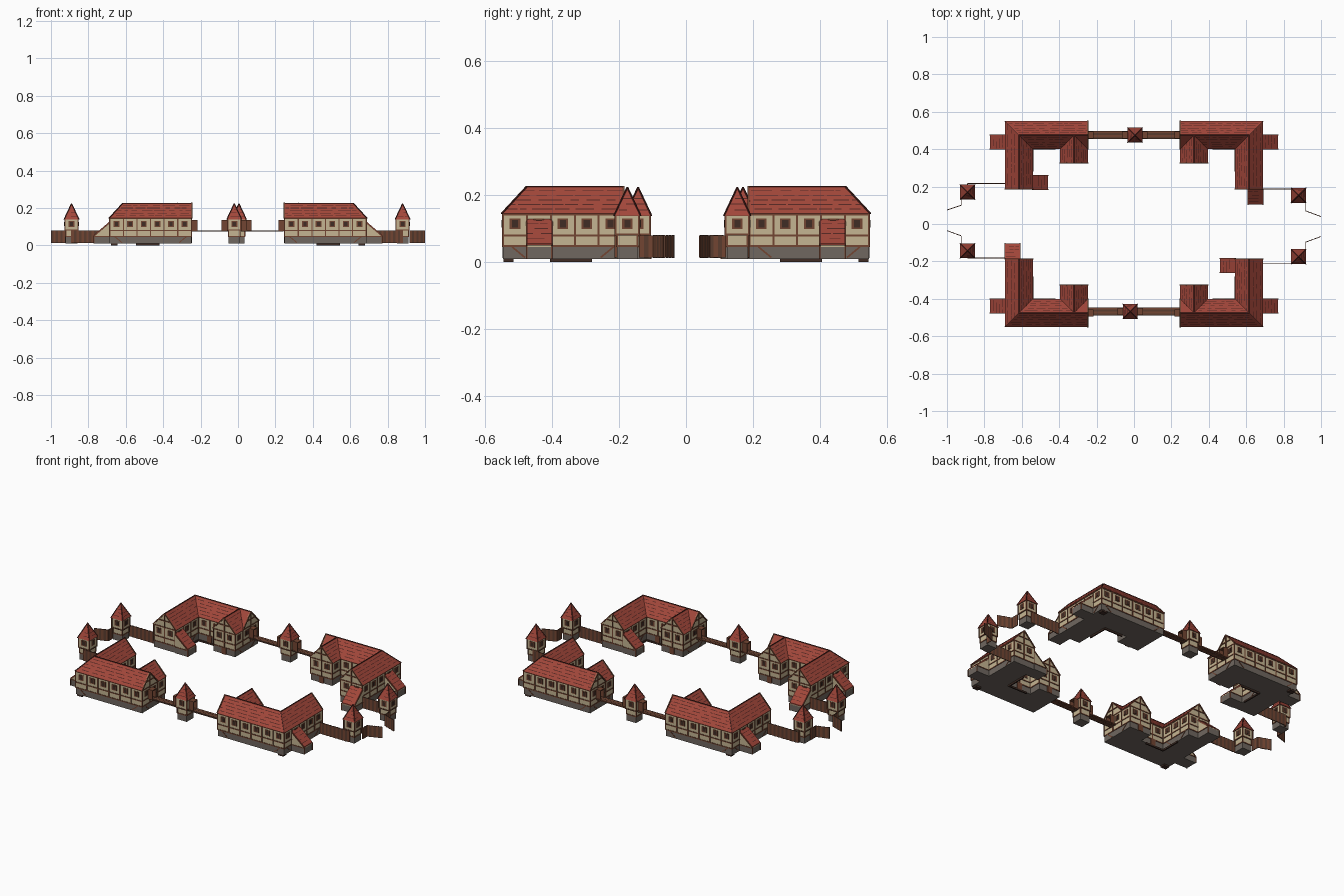
import bpy, bmesh, random
from mathutils import Vector as V

if "Cube" in bpy.data.objects:
    bpy.data.objects.remove(bpy.data.objects["Cube"])
random.seed(4)
COL = {"tile": (.36, .062, .042), "tile_dark": (.09, .02, .016), "plaster": (.56, .46, .29),
       "stone": (.16, .135, .115), "timber": (.17, .06, .032), "dark": (.05, .025, .018),
       "plank": (.10, .045, .028)}
parts, S = {}, {"group": "", "sx": 1, "sy": 1}

def add(name, mat, verts, faces):
    """Collect geometry of one part, mirrored by the current signs."""
    vs, fs, _ = parts.setdefault(S["group"] + "_" + name, ([], [], mat))
    n = len(vs)
    vs += [(v[0] * S["sx"], v[1] * S["sy"], v[2]) for v in verts]
    fs += [tuple(i + n for i in f) for f in faces]

def loft(name, mat, lo, hi):
    """Closed solid between two matching rings."""
    n = len(lo)
    add(name, mat, list(lo) + list(hi), [tuple(range(n)), tuple(range(n, 2 * n))] +
        [(i, (i + 1) % n, n + (i + 1) % n, n + i) for i in range(n)])

def prism(name, mat, pts, z0, z1):
    loft(name, mat, [(x, y, z0) for x, y in pts], [(x, y, z1) for x, y in pts])

def rect(x0, x1, y0, y1):
    return [(x0, y0), (x1, y0), (x1, y1), (x0, y1)]

def beam(name, mat, p, q, w=.006, h=.006):
    """Rectangular bar from p to q."""
    p, q = V(p), V(q)
    d = (q - p).normalized()
    s = d.cross(V((0, 0, 1)))
    s = s.normalized() if s.length > .01 else V((1, 0, 0))
    u = s.cross(d) * h / 2
    s = s * w / 2
    ring = [s + u, u - s, -s - u, s - u]
    loft(name, mat, [p + r for r in ring], [q + r for r in ring])

def roof_face(a, b, c, d, rows=5):
    """One roof slope (a-b eave, d-c ridge) with broken tile courses."""
    a, b, c, d = map(V, (a, b, c, d))
    add("roof", "tile", [a, b, c, d] if c != d else [a, b, c], [(0, 1, 2, 3) if c != d else (0, 1, 2)])
    n = (b - a).cross(d - a).normalized()
    n = n if n.z > 0 else -n
    for k in range(1, rows + 1):
        t = k / (rows + 1)
        l, r = a.lerp(d, t), b.lerp(c, t)
        w = (d - a).length * .03
        up = n.cross((b - a).normalized()) * w / 2
        x, L = random.uniform(0, .03), (r - l).length
        while x < L - .012:
            e = min(L, x + random.uniform(.015, .07))
            p, q = l.lerp(r, x / L) + n * .0008, l.lerp(r, e / L) + n * .0008
            add("roof_courses", "tile_dark", [p - up, q - up, q + up, p + up], [(0, 1, 2, 3)])
            x = e + random.uniform(.004, .03)

def gable(l, r, top, out):
    """Plaster gable triangle with barge boards, post and collar."""
    l, r, top, o = V(l), V(r), V(top), V(out)
    loft("gable_wall", "plaster", [p - o * .008 for p in (l, r, top)], [p - o * .004 for p in (l, r, top)])
    m = (l + r) / 2
    for e in (l, r):
        beam("gable_timber", "timber", e - o * .002, top - o * .002)
    beam("gable_timber", "timber", m - o * .003, top - o * .003)
    beam("gable_timber", "timber", l.lerp(top, .45) - o * .003, r.lerp(top, .45) - o * .003)

def framing(a, b, z0, z1, bands, step=.075, windows=True):
    """Rails, posts, braces and windows on the wall a-b (outside on the left)."""
    a, b = V((*a, 0)), V((*b, 0))
    d = (b - a).normalized()
    o, L = V((-d.y, d.x, 0)), (b - a).length
    P = lambda t, z, k=0: a + d * t + o * k + V((0, 0, z))
    for z in bands:
        beam("timber_rails", "timber", P(0, z), P(L, z), .005, .006)
    n = max(1, round(L / step))
    for i in range(n + 1):
        beam("timber_posts", "timber", P(L * i / n, z0), P(L * i / n, z1), .006, .006)
        if i == n:
            break
        t = L * (i + .5) / n
        if windows:
            beam("window_frames", "timber", P(t - .016, .115), P(t + .016, .115), .006, .032)
            beam("window_panes", "dark", P(t - .009, .115, .001), P(t + .009, .115, .001), .006, .022)
        if i in (0, n - 1) and L > .2:
            s = .03 if i else -.03
            beam("timber_braces", "timber", P(t - s, .014), P(t + s * .3, .046), .004, .005)

def lean_to(h0, h1, l0, l1):
    """Low shed: h = corners on the house, l = outer corners."""
    lo = [(*p, .01) for p in (h0, h1, l1, l0)]
    mid = [(*p, .046) for p in (h0, h1, l1, l0)]
    loft("shed_base", "stone", lo, mid)
    top = [(*h0, .122), (*h1, .122), (*l1, .05), (*l0, .05)]
    loft("shed_wall", "plaster", mid, top)
    loft("shed_roof", "tile", [V(p) + V((0, 0, .001)) for p in top], [V(p) + V((0, 0, .006)) for p in top])
    up = V((0, 0, .0065))
    roof_face(V(top[3]) + up, V(top[2]) + up, V(top[1]) + up, V(top[0]) + up, 4)
    for h, l in ((h0, l0), (h1, l1)):
        beam("shed_timber", "timber", (*h, .047), (*l, .047), .005, .005)
        beam("shed_timber", "timber", (*h, .12), (*l, .049), .005, .005)
        beam("shed_timber", "timber", (*l, .01), (*l, .05), .005, .005)

def door_porch(x0, x1, y):
    for s in (-.017, .017):
        beam("door_frame", "timber", ((x0 + x1) / 2, y + s, .077), ((x0 + x1) / 2, y + s, .132), abs(x1 - x0), .004)
    beam("door_frame", "timber", (x0, y, .132), (x1, y, .132), .038, .005)
    beam("door_leaf", "dark", (x0 - .001, y, .104), (x0 + .001, y, .104), .03, .05)

def house(group, sx, sy, end_shed):
    """L-shaped house with a cross gable, drawn in the back left corner."""
    S.update(group=group, sx=sx, sy=sy)
    E, H = .145, .226
    i = .004
    wall = [(-.69+i, .55-i), (-.245-i, .55-i), (-.245-i, .325+i), (-.395+i, .325+i),
            (-.395+i, .40+i), (-.54-i, .40+i), (-.54-i, .185+i), (-.69+i, .185+i)]
    prism("stone_base", "stone", wall, .01, .048)
    prism("plaster_walls", "plaster", wall, .048, E)
    for k in range(8):
        framing(wall[k], wall[(k + 1) % 8], .048, E, (.048, .08, .143))
    P, G = (-.615, .475, H), (-.32, .475, H)
    roof_face((-.69, .55, E), (-.245, .55, E), (-.245, .475, H), P)
    roof_face((-.69, .185, E), (-.69, .55, E), P, (-.615, .185, H))
    roof_face((-.54, .185, E), (-.54, .40, E), P, (-.615, .185, H))
    roof_face((-.54, .40, E), (-.395, .40, E), G, P)
    roof_face((-.395, .40, E), (-.395, .325, E), (-.32, .325, H), G)
    roof_face((-.245, .325, E), (-.245, .40, E), G, (-.32, .325, H))
    add("roof", "tile", [(-.245, .40, E), (-.245, .475, H), G], [(0, 1, 2)])
    for p, q in ((P, (-.245, .475, H)), (P, (-.615, .185, H)), (G, (-.32, .325, H)), (P, (-.69, .55, E))):
        beam("ridge_caps", "tile_dark", p, q, .005, .003)
    gable((-.245, .55, E), (-.245, .40, E), (-.245, .475, H), (1, 0, 0))
    gable((-.69, .185, E), (-.54, .185, E), (-.615, .185, H), (0, -1, 0))
    gable((-.395, .325, E), (-.245, .325, E), (-.32, .325, H), (0, -1, 0))
    # door sills under the courtyard and outer walls
    beam("door_sills", "dark", (-.545, .402, .005), (-.42, .402, .005), .008, .01)
    beam("door_sills", "dark", (-.542, .28, .005), (-.542, .40, .005), .008, .01)
    beam("door_sills", "dark", (-.68, .53, .005), (-.645, .53, .005), .03, .01)
    # courtyard doors
    beam("courtyard_doors", "timber", (-.485, .402, .03), (-.455, .402, .03), .006, .04)
    beam("courtyard_doors", "timber", (-.335, .327, .03), (-.305, .327, .03), .006, .04)
    door_porch(-.246, -.217, .475)
    lean_to((-.686, .40), (-.686, .475), (-.77, .40), (-.77, .475))
    if end_shed:
        lean_to((-.69, .189), (-.61, .189), (-.69, .105), (-.61, .105))
    else:
        lean_to((-.544, .185), (-.544, .26), (-.46, .185), (-.46, .26))

def tower(group, x, y, doors=False):
    S.update(group=group, sx=1, sy=1)
    sq = lambda r: rect(x - r, x + r, y - r, y + r)
    prism("base", "stone", sq(.031), .01, .048)
    prism("lower_wall", "plaster", sq(.031), .048, .08)
    prism("upper_wall", "plaster", sq(.035), .08, .143)
    for r, z0, z1, bands in ((.031, .048, .08, (.048,)), (.035, .08, .143, (.082, .141))):
        c = sq(r)[::-1]
        for k in range(4):
            framing(c[k], c[(k + 1) % 4], z0, z1, bands, windows=z0 > .07)
    c = [(*p, .139) for p in sq(.04)]
    top = (x, y, .224)
    for k in range(4):
        roof_face(c[k], c[(k + 1) % 4], top, top, 4)
        beam("hip_caps", "tile_dark", c[k], top, .004, .003)
    add("roof", "tile", c, [(0, 1, 2, 3)])
    if doors:
        for s in (-1, 1):
            door_porch(x + s * .036, x + s * .068, y)

def fence(group, *pts):
    """Upright boards along a path."""
    S.update(group=group, sx=1, sy=1)
    for a, b in zip(pts, pts[1:]):
        a, b = V((*a, 0)), V((*b, 0))
        n = max(2, round((b - a).length / .013))
        for k in range(n):
            p, q = a.lerp(b, k / n), a.lerp(b, (k + 1) / n)
            z = V((0, 0, .0465))
            beam("boards_" + "ab"[k % 2], ("timber", "plank")[k % 2], p + z, q + z, .004, .066 + .002 * (k % 2))

def walkway(group, x0, x1, y):
    S.update(group=group, sx=1, sy=1)
    for k in range(4):
        o = y + (k - 1.5) * .011
        beam("planks_" + "ab"[k % 2], ("plank", "timber")[k % 2], (x0, o, .077), (x1, o, .077), .0105, .007)

# four houses around the courtyard
house("back_left_house", 1, 1, False)
house("front_right_house", -1, -1, False)
house("back_right_house", -1, 1, True)
house("front_left_house", 1, -1, True)
# six towers
tower("back_tower", .005, .475, True)
tower("front_tower", -.02, -.467, True)
for n, x, y in (("left_back", -.89, .17), ("left_front", -.89, -.143),
                ("right_back", .88, .153), ("right_front", .88, -.175)):
    tower(n + "_tower", x, y)
# raised walkways
for n, x, y in (("back", .005, .476), ("front", -.02, -.468)):
    walkway(n + "_left_walkway", -.247, x - .035, y)
    walkway(n + "_right_walkway", x + .035, .242, y)
# palisades and open gate leaves
fence("left_back_fence", (-.69, .217), (-.89, .217), (-.89, .20))
fence("left_back_gate", (-.924, .15), (-.924, .10), (-.999, .075))
fence("left_front_fence", (-.69, -.182), (-.89, -.182), (-.89, -.17))
fence("left_front_gate", (-.924, -.11), (-.924, -.063), (-.999, -.036))
fence("right_back_fence", (.69, .187), (.88, .187))
fence("right_back_gate", (.918, .12), (.918, .07), (.999, .04))
fence("right_front_fence", (.69, -.212), (.88, -.212), (.88, -.20))
fence("right_front_gate", (.918, -.14), (.918, -.097), (.999, -.067))

mats = {}
for k, c in COL.items():
    mats[k] = bpy.data.materials.new(k)
    mats[k].diffuse_color = (*c, 1)
for name, (vs, fs, mat) in parts.items():
    me = bpy.data.meshes.new(name)
    me.from_pydata(vs, [], fs)
    me.materials.append(mats[mat])
    bm = bmesh.new()
    bm.from_mesh(me)
    if name.endswith("_roof") or name.endswith("courses"):
        bm.normal_update()
        bmesh.ops.reverse_faces(bm, faces=[f for f in bm.faces if f.normal.z < 0])
    else:
        bmesh.ops.recalc_face_normals(bm, faces=bm.faces)
    bm.to_mesh(me)
    bm.free()
    bpy.context.collection.objects.link(bpy.data.objects.new(name, me))

for m in bpy.data.materials:
    if m.users and not m.is_grease_pencil:
        m.use_nodes = True
        m.node_tree.nodes["Principled BSDF"].inputs["Base Color"].default_value = m.diffuse_color
